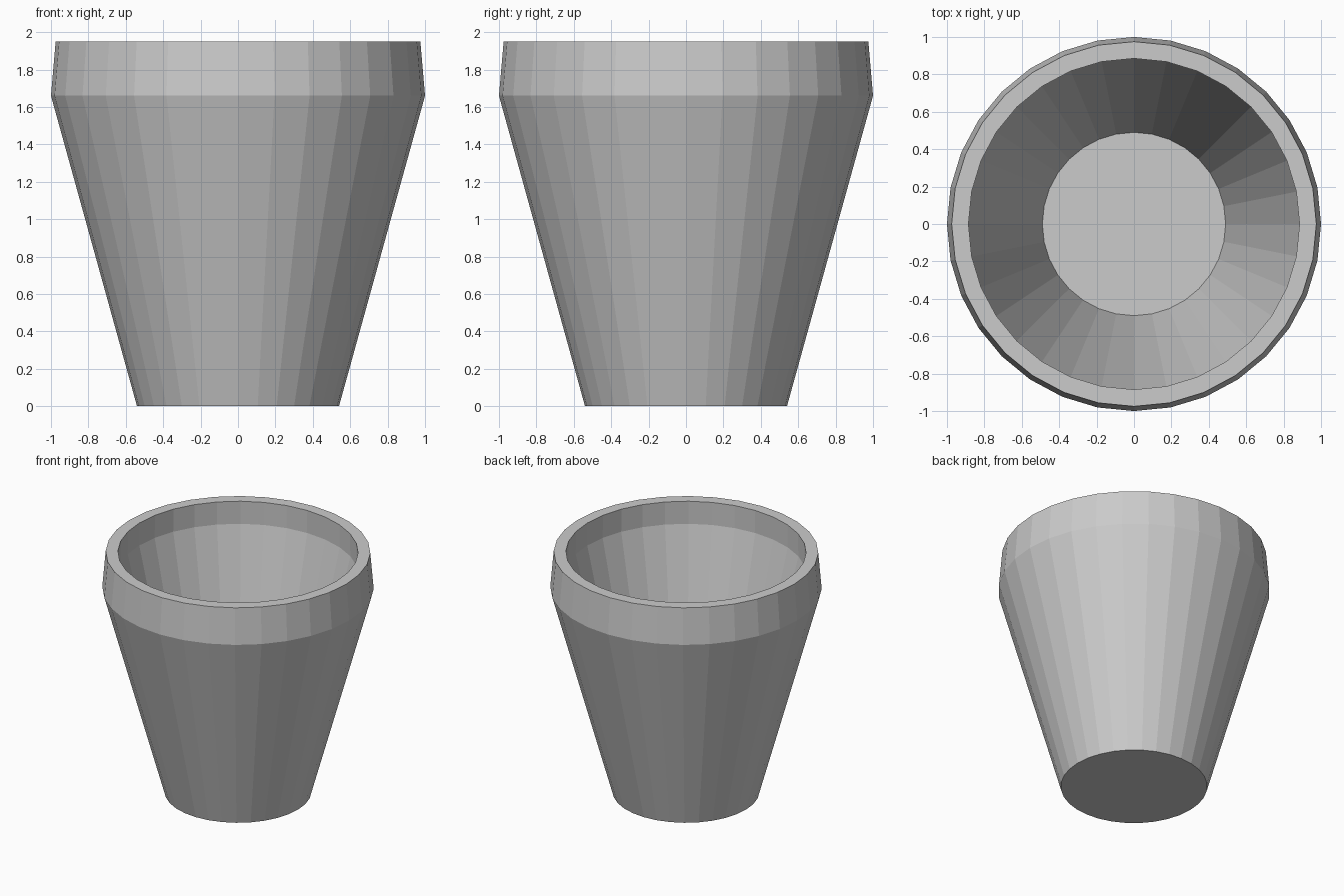
import bpy, bmesh
from math import cos, sin, tau

if "Cube" in bpy.data.objects:
    bpy.data.objects.remove(bpy.data.objects["Cube"])

SIDES = 32

# Pot profile (radius, height): outside from base up, over the rim, down to the inner floor
PROFILE = [(0.54, 0.0), (1.0, 1.66), (0.975, 1.95),
           (0.885, 1.95), (0.888, 1.765), (0.49, 0.1)]

bm = bmesh.new()
rings = [[bm.verts.new((r * cos(tau * i / SIDES), r * sin(tau * i / SIDES), z))
          for i in range(SIDES)] for r, z in PROFILE]

# Walls
for low, high in zip(rings, rings[1:]):
    for i in range(SIDES):
        j = (i + 1) % SIDES
        bm.faces.new((low[i], low[j], high[j], high[i]))

# Underside and inner floor
bm.faces.new(rings[0][::-1])
bm.faces.new(rings[-1])
bmesh.ops.recalc_face_normals(bm, faces=bm.faces)

mesh = bpy.data.meshes.new("flower_pot")
bm.to_mesh(mesh)
bm.free()
bpy.context.collection.objects.link(bpy.data.objects.new("flower_pot", mesh))
